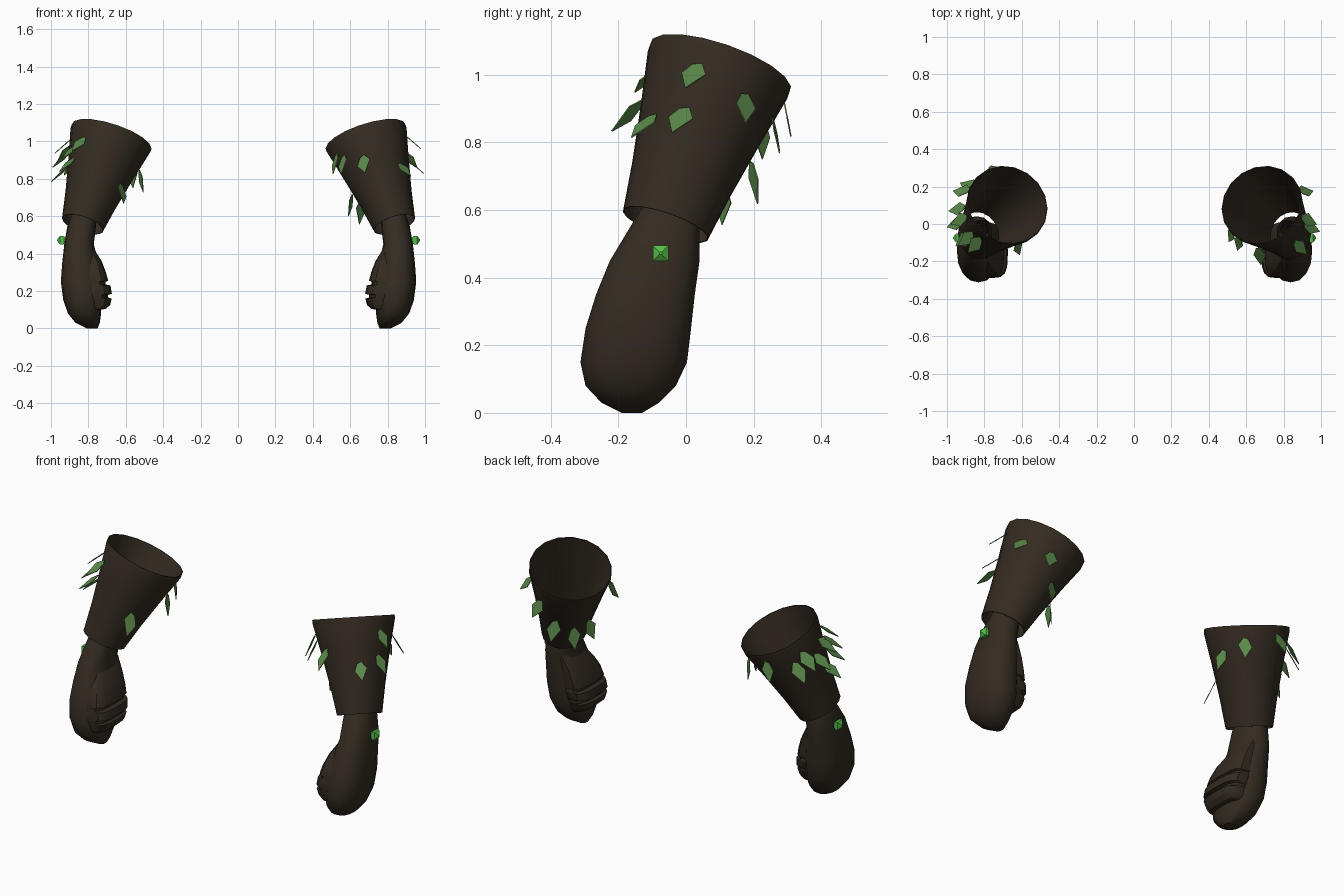
import bpy, bmesh, math, random
from mathutils import Vector

if "Cube" in bpy.data.objects:
    bpy.data.objects.remove(bpy.data.objects["Cube"])

random.seed(4)


def mat(name, rgb):
    m = bpy.data.materials.new(name)
    m.diffuse_color = (*rgb, 1)
    m.use_nodes = True
    m.node_tree.nodes["Principled BSDF"].inputs["Base Color"].default_value = m.diffuse_color
    return m


LEATHER = mat("dark brown leather", (0.034, 0.0245, 0.0155))
LEAF = mat("leaf green", (0.105, 0.25, 0.07))
GEM = mat("bright green gem", (0.09, 0.52, 0.07))


def finish(bm, name, material, side, smooth=None):
    # side = 1 keeps the part, side = -1 mirrors it across x
    if side < 0:
        for v in bm.verts:
            v.co.x = -v.co.x + 0.006
    bmesh.ops.recalc_face_normals(bm, faces=bm.faces)
    me = bpy.data.meshes.new(name)
    bm.to_mesh(me)
    bm.free()
    me.materials.append(material)
    ob = bpy.data.objects.new(name, me)
    bpy.context.collection.objects.link(ob)
    if smooth:
        bpy.ops.object.select_all(action='DESELECT')
        ob.select_set(True)
        bpy.context.view_layer.objects.active = ob
        bpy.ops.object.shade_smooth_by_angle(angle=math.radians(smooth))
    return ob


def loft(bm, rings, cap_end=False, closed=False):
    rows = [[bm.verts.new(p) for p in r] for r in rings]
    n = len(rows[0])
    pairs = list(zip(rows, rows[1:])) + ([(rows[-1], rows[0])] if closed else [])
    for a, b in pairs:
        for i in range(n):
            j = (i + 1) % n
            bm.faces.new((a[i], a[j], b[j], b[i]))
    if cap_end:
        bm.faces.new(rows[-1])


# Tilted cuff axis, from the wrist opening to the wide rim
BOTTOM, TOP = Vector((0.836, -0.06, 0.557)), Vector((0.682, 0.102, 1.025))
AXIS = (TOP - BOTTOM).normalized()
U = (Vector((1, 0, 0)) - AXIS * AXIS.x).normalized()
V = AXIS.cross(U)


def cuff_point(t, ang, inset=0.0):
    ru = 0.116 + (0.228 - 0.116) * t - inset
    rv = 0.134 + (0.224 - 0.134) * t - inset
    return BOTTOM.lerp(TOP, t) + U * ru * math.cos(ang) + V * rv * math.sin(ang)


def cuff(side):
    bm = bmesh.new()
    profile = [(0, 0), (0.3, 0.005), (0.65, 0.004), (0.965, 0), (1, 0.004),
               (1, 0.009), (0.65, 0.009), (0.3, 0.009), (0, 0.004)]
    loft(bm, [[cuff_point(t, math.tau * i / 18, d) for i in range(18)]
              for t, d in profile], closed=True)
    finish(bm, "cuff", LEATHER, side, 35)


# Sections: z, x min, x max, y min, y max
HAND = [(0.66, .765, .88, -.10, .02), (0.60, .765, .90, -.135, .034),
        (0.55, .765, .918, -.165, .040),
        (0.45, .777, .935, -.225, .04), (0.35, .752, .946, -.266, .026),
        (0.25, .735, .953, -.297, .015), (0.15, .735, .940, -.312, .003),
        (0.08, .738, .915, -.297, -.03), (0.03, .745, .875, -.25, -.08),
        (0.0, .757, .815, -.19, -.13)]
# Palm with curled fingers: notches between the finger rows
PALM = [(0.44, .785, .85, -.18, .02), (0.36, .735, .86, -.24, .010),
        (0.30, .712, .86, -.272, .005), (0.255, .700, .86, -.285, 0),
        (0.25, .714, .86, -.285, -.005), (0.235, .714, .86, -.287, -.005),
        (0.23, .688, .86, -.287, -.005), (0.185, .680, .86, -.29, -.015),
        (0.18, .700, .86, -.29, -.02), (0.165, .700, .86, -.29, -.02),
        (0.16, .681, .86, -.288, -.025), (0.125, .690, .86, -.28, -.035),
        (0.105, .712, .86, -.275, -.045), (0.10, .738, .86, -.27, -.05)]


def section_loft(name, sections, power, side, smooth):
    bm = bmesh.new()
    rings = []
    for z, x0, x1, y0, y1 in sections:
        ring = []
        for i in range(16):
            a = math.tau * i / 16
            c, s = math.cos(a), math.sin(a)
            # slightly squared ellipse
            c = math.copysign(abs(c) ** power, c)
            s = math.copysign(abs(s) ** power, s)
            ring.append(((x0 + x1) / 2 + (x1 - x0) / 2 * c,
                         (y0 + y1) / 2 + (y1 - y0) / 2 * s, z))
        rings.append(ring)
    loft(bm, rings, cap_end=True)
    finish(bm, name, LEATHER, side, smooth)


def leaf(side, azimuth, z):
    # thin diamond hanging down and away from the cuff surface
    t = (z + 0.03 - BOTTOM.z) / (TOP.z - BOTTOM.z)
    a = math.radians(azimuth)
    for _ in range(4):  # stay at the wanted height on the tilted cuff
        p = cuff_point(t, a)
        t = min(0.95, t + (z + 0.045 - p.z) / (TOP.z - BOTTOM.z))
    p = cuff_point(t, a, 0.004)
    out = U * math.cos(a) + V * math.sin(a)
    down = (-AXIS + out * 0.55).normalized()
    wide = out.cross(down).normalized()
    nrm = wide.cross(down).normalized()
    length, w = random.uniform(0.115, 0.135), random.uniform(0.034, 0.039)
    outline = [p + wide * 0.008, p + down * length * 0.35 + wide * w,
               p + down * length, p + down * length * 0.5 - wide * w,
               p + down * length * 0.1 - wide * 0.018]
    bm = bmesh.new()
    loft(bm, [[q + nrm * 0.002 for q in outline], [q - nrm * 0.002 for q in outline]],
         cap_end=True)
    bmesh.ops.holes_fill(bm, edges=bm.edges, sides=5)
    finish(bm, "leaf", LEAF, side)


def gem(side):
    # square block with pyramid ends facing outwards
    bm = bmesh.new()
    c = Vector((0.950, -0.075, 0.472))
    rings = [[c + Vector((dx, y * s, zz * s)) for y, zz in
              ((-1, -1), (1, -1), (1, 1), (-1, 1))]
             for dx, s in ((-0.025, 0.012), (-0.008, 0.023), (0.008, 0.023), (0.023, 0.004))]
    loft(bm, rings, cap_end=True)
    bmesh.ops.holes_fill(bm, edges=bm.edges, sides=4)
    finish(bm, "gem", GEM, side)


# Leaf positions on each cuff: angle around it (0 = outer, 270 = front), height
LEAVES = {
    1: [(-17, .99), (-17, .86), (29, .90), (250, .88), (207, .89), (219, .88),
        (-50, .84), (75, .83), (103, .70), (137, .64), (166, .67)],
    -1: [(-54, .98), (-40, .94), (-37, .87), (-15, .97), (5, .90), (25, .94),
         (-8, .82), (42, .88), (215, .73), (165, .80), (130, .83), (80, .88)],
}

for side in (1, -1):
    cuff(side)
    section_loft("gloved_hand", HAND, 0.85, side, 40)
    section_loft("palm_and_fingers", PALM, 0.6, side, 30)
    gem(side)
    for az, z in LEAVES[side]:
        leaf(side, az, z)
